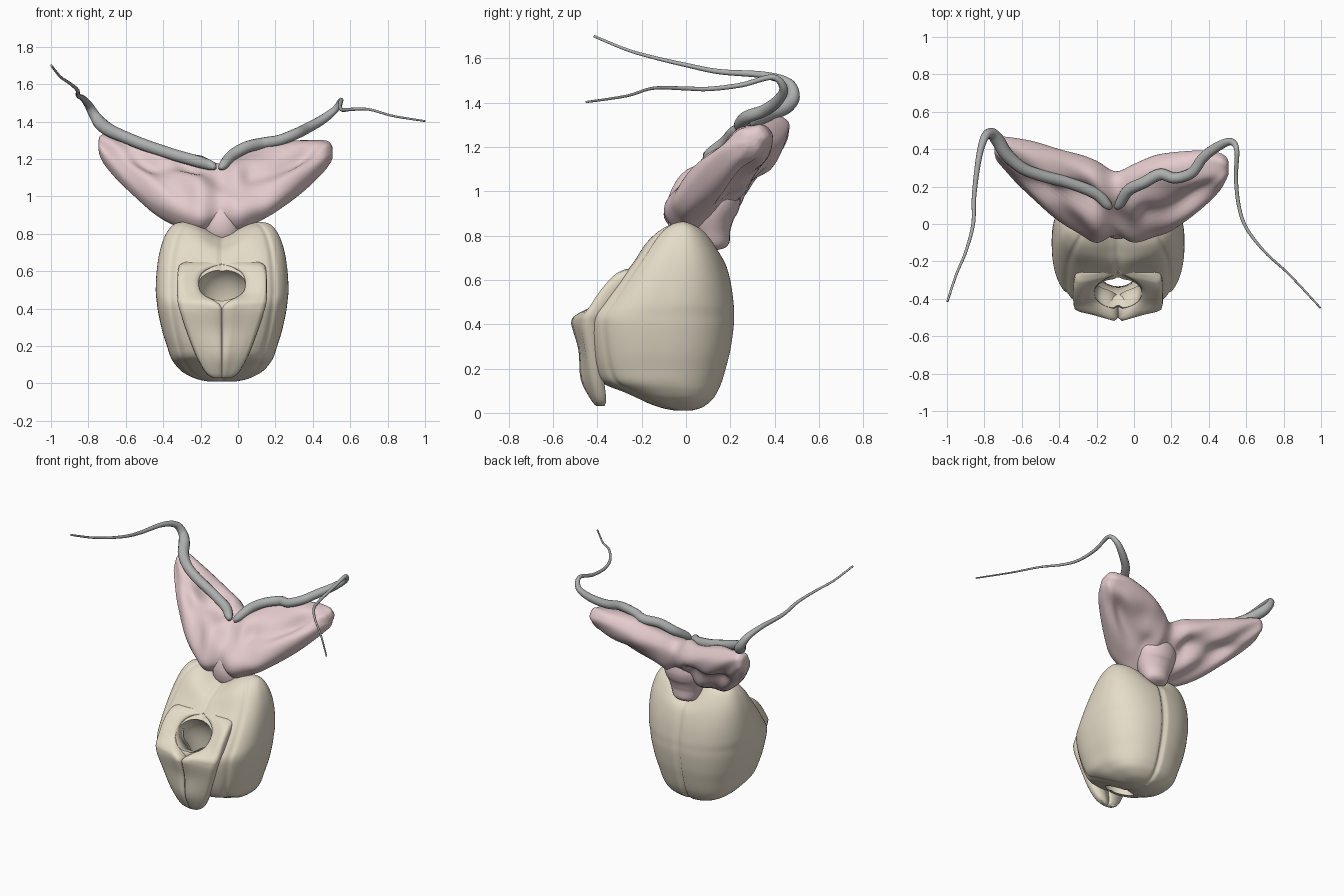
import bpy, bmesh, math
from mathutils import Vector

if "Cube" in bpy.data.objects:
    bpy.data.objects.remove(bpy.data.objects["Cube"])

C = -0.085  # x of the symmetry axis


def material(name, rgb):
    m = bpy.data.materials.new(name)
    m.diffuse_color = (*rgb, 1)
    m.use_nodes = True
    m.node_tree.nodes["Principled BSDF"].inputs["Base Color"].default_value = m.diffuse_color
    return m


IVORY = material("ivory", (0.79, 0.72, 0.58))
PINK = material("pink", (0.78, 0.60, 0.61))
GREY = material("grey", (0.42, 0.43, 0.43))


def smooth(t):
    t = max(0, min(1, t))
    return t * t * (3 - 2 * t)


def spline(rows, steps):
    """Catmull-Rom resampling of a table of stations."""
    rows = [Vector(r) for r in rows]
    out = []
    for i in range(len(rows) - 1):
        a, b, c, d = rows[max(i - 1, 0)], rows[i], rows[i + 1], rows[min(i + 2, len(rows) - 1)]
        for k in range(steps):
            t = k / steps
            out.append(0.5 * (2 * b + (c - a) * t + (2 * a - 5 * b + 4 * c - d) * t * t
                              + (3 * b - a - 3 * c + d) * t ** 3))
    return out + [rows[-1]]


def loft(name, rings, mat):
    """Skin a list of equal rings and close both ends."""
    bm = bmesh.new()
    vs = [[bm.verts.new(p) for p in r] for r in rings]
    n = len(vs[0])
    for a, b in zip(vs, vs[1:]):
        for i in range(n):
            bm.faces.new((a[i], a[(i + 1) % n], b[(i + 1) % n], b[i]))
    for ring in (vs[0], vs[-1]):
        mid = bm.verts.new(sum((v.co for v in ring), Vector()) / n)
        for i in range(n):
            bm.faces.new((ring[i], ring[(i + 1) % n], mid))
    bmesh.ops.recalc_face_normals(bm, faces=bm.faces)
    me = bpy.data.meshes.new(name)
    bm.to_mesh(me)
    bm.free()
    me.materials.append(mat)
    me.shade_smooth()
    ob = bpy.data.objects.new(name, me)
    bpy.context.collection.objects.link(ob)
    return ob


def tube(name, path, mat, flat=1.0, seg=14):
    """Round tube along (x, y, z, radius) points; flat widens it in x."""
    pts = spline(path, 8)
    pos = [p.to_3d() for p in pts]
    rings, side = [], None
    for i, p in enumerate(pos):
        t = (pos[min(i + 1, len(pos) - 1)] - pos[max(i - 1, 0)]).normalized()
        side = t.orthogonal() if side is None else side - t * side.dot(t)
        side.normalize()
        up = t.cross(side)
        ring = []
        for k in range(seg):
            a = 2 * math.pi * k / seg
            o = (side * math.cos(a) + up * math.sin(a)) * pts[i][3]
            ring.append(p + Vector((o.x * flat, o.y, o.z)))
        rings.append(ring)
    return loft(name, rings, mat)


# Capsule: z, front y, back y, half width
capsule_rows = [
    (.01, -.05, .025, .07), (.025, -.12, .075, .14), (.06, -.21, .12, .21), (.10, -.30, .145, .25),
    (.14, -.385, .162, .275), (.20, -.42, .18, .295), (.28, -.44, .20, .32), (.38, -.455, .215, .342),
    (.44, -.45, .217, .35), (.50, -.405, .215, .355), (.60, -.33, .20, .35), (.70, -.25, .17, .335),
    (.78, -.185, .13, .31), (.83, -.13, .09, .28), (.855, -.08, .045, .25), (.865, -.04, .01, .21)]
rings, SEG = [], 144
for z, yf, yb, w in spline(capsule_rows, 5):
    ring = []
    for k in range(SEG):
        u = 2 * math.pi * (k + .5) / SEG
        d, front = w * math.sin(u), math.cos(u) < 0
        n = 2.7 if front else 2.4
        h = (yb - yf) / 2 * max(0, 1 - abs(d / w) ** n) ** (1 / n)
        groove = .018 * math.exp(-(d / .014) ** 2)
        if front:
            groove += .010 * math.exp(-((abs(d) - .78 * w) / .012) ** 2)
            groove += .03 * math.exp(-(d / .2) ** 4) * smooth((z - .5) / .1) * (1 - smooth((z - .65) / .15))
        h = max(h - groove, h * .3)
        y = (yf + yb) / 2 + (-h if front else h)
        dip = .075 * math.exp(-(d / .11) ** 2) * smooth((z - .65) / .2)
        ring.append((C + d, y, z - dip))
    rings.append(ring)
capsule = loft("capsule", rings, IVORY)

# Passage from the front mouth down through the underside
cutter = tube("passage_cutter", [
    (C, -.62, .56, .10), (C, -.42, .54, .10), (C, -.31, .49, .10),
    (C, -.26, .32, .085), (C, -.25, -.05, .08)], IVORY, 1.25, 32)
mod = capsule.modifiers.new("passage", 'BOOLEAN')
mod.operation, mod.solver, mod.object = 'DIFFERENCE', 'EXACT', cutter
bpy.context.view_layer.update()
cut = bpy.data.meshes.new_from_object(capsule.evaluated_get(bpy.context.evaluated_depsgraph_get()))
capsule.modifiers.clear()
capsule.data = cut
bpy.data.objects.remove(cutter)
bpy.context.view_layer.objects.active = capsule
capsule.select_set(True)
bpy.ops.object.shade_smooth_by_angle(angle=math.radians(50))

# Front plate halves, wrapping up around the mouth: z, inner y, outer y, back y, inner d, outer d
plate_rows = [
    (.03, -.405, -.395, -.37, 0, .05), (.06, -.43, -.41, -.36, 0, .09), (.15, -.475, -.435, -.37, 0, .14),
    (.28, -.485, -.455, -.38, 0, .19), (.37, -.51, -.47, -.38, 0, .22), (.41, -.518, -.47, -.38, .005, .232),
    (.44, -.50, -.463, -.36, .035, .238), (.48, -.43, -.435, -.33, .105, .24),
    (.54, -.375, -.395, -.28, .125, .24), (.59, -.33, -.355, -.24, .105, .238),
    (.62, -.295, -.325, -.22, .055, .232), (.635, -.27, -.305, -.21, .0, .225), (.65, -.25, -.27, -.20, 0, .20)]
for side, label in ((-1, "left"), (1, "right")):
    rings = []
    for z, yi, yo, yb, di, do in spline(plate_rows, 4):
        outline = [(.0, yi + .015), (.08, yi), (.3, yi * .7 + yo * .3), (.6, yi * .3 + yo * .7),
                   (.88, yo), (.97, yo + .01), (1, yo + .03), (.95, yb), (.4, yb), (0, yb)]
        rings.append([(C + side * (di + (do - di) * a), b, z) for a, b in outline])
    loft(label + "_front_plate", rings, IVORY)

# Lobed gland: x, lower y, lower z, upper y, upper z, thickness
gland_rows = [
    (-.745, .385, 1.25, .42, 1.30, .04), (-.735, .36, 1.22, .44, 1.315, .08), (-.70, .32, 1.165, .45, 1.325, .11),
    (-.60, .21, 1.06, .43, 1.295, .15), (-.45, .08, .935, .39, 1.25, .19), (-.30, -.02, .865, .35, 1.20, .22),
    (-.20, -.08, .85, .31, 1.18, .22), (-.10, -.04, .87, .26, 1.15, .17), (0, -.07, .85, .30, 1.19, .21),
    (.10, -.05, .89, .34, 1.225, .21), (.20, -.02, .94, .36, 1.255, .19), (.35, .09, 1.06, .38, 1.275, .16),
    (.45, .18, 1.15, .37, 1.275, .13), (.49, .24, 1.19, .35, 1.27, .09), (.505, .27, 1.21, .33, 1.255, .04)]
rings = []
for x, yl, zl, yu, zu, th in spline(gland_rows, 6):
    lo, hi = Vector((x, yl, zl)), Vector((x, yu, zu))
    mid, half = (lo + hi) / 2, (hi - lo) / 2
    nrm = Vector((0, -half.z, half.y)).normalized()
    out = abs(x - C)
    ring = []
    for k in range(56):
        a = 2 * math.pi * k / 56
        s, c = math.sin(a), math.cos(a)
        # sunken troughs and wavy folds on both faces
        trough = .5 * math.exp(-((c - .1 + .3 * math.sin(7 * x)) / .3) ** 2)
        trough *= smooth((out - .06) / .1) * smooth((.6 - out) / .2)
        fold = .12 * math.sin(5 * c + 17 * x)
        ring.append(mid + half * c + nrm * (math.copysign(abs(s) ** .75, s) * th / 2 * (1.14 - trough + fold)))
    rings.append(ring)
loft("lobed_gland", rings, PINK)

# Gland stalk seated in the notch of the capsule
tube("gland_stalk", [(C, .14, .735, .03), (C, .135, .755, .065), (C, .115, .82, .09),
                     (C, .11, .90, .115), (C, .13, .98, .12), (C, .15, 1.06, .09)], PINK, 1.2, 24)
tube("gland_front_fold", [(C, .03, .785, .04), (C, .01, .80, .075), (C, -.005, .86, .075),
                          (C, .01, .94, .06), (C, .06, 1.02, .04)], PINK, 1.25, 20)

# Long tapering ducts
tube("left_duct", [
    (-.125, .085, 1.15, .012), (-.145, .105, 1.165, .026), (-.21, .165, 1.185, .031),
    (-.35, .22, 1.225, .031), (-.50, .26, 1.275, .032), (-.60, .30, 1.315, .032), (-.68, .37, 1.35, .035),
    (-.73, .45, 1.385, .036), (-.765, .485, 1.43, .029), (-.80, .46, 1.49, .022), (-.83, .35, 1.525, .016),
    (-.855, .15, 1.54, .012), (-.86, 0, 1.57, .010), (-.90, -.15, 1.605, .008),
    (-.95, -.27, 1.64, .007), (-.998, -.415, 1.70, .006)], GREY)
tube("right_duct", [
    (-.095, .085, 1.15, .012), (-.075, .11, 1.17, .026), (-.03, .18, 1.22, .031), (.05, .22, 1.265, .031),
    (.14, .265, 1.285, .031), (.22, .245, 1.30, .029), (.31, .275, 1.335, .029), (.37, .355, 1.365, .028),
    (.45, .415, 1.41, .025), (.52, .44, 1.465, .019), (.55, .39, 1.515, .013), (.545, .25, 1.48, .011),
    (.56, .10, 1.462, .010), (.60, -.02, 1.465, .009), (.70, -.15, 1.465, .007),
    (.83, -.27, 1.43, .006), (.998, -.45, 1.403, .005)], GREY)
